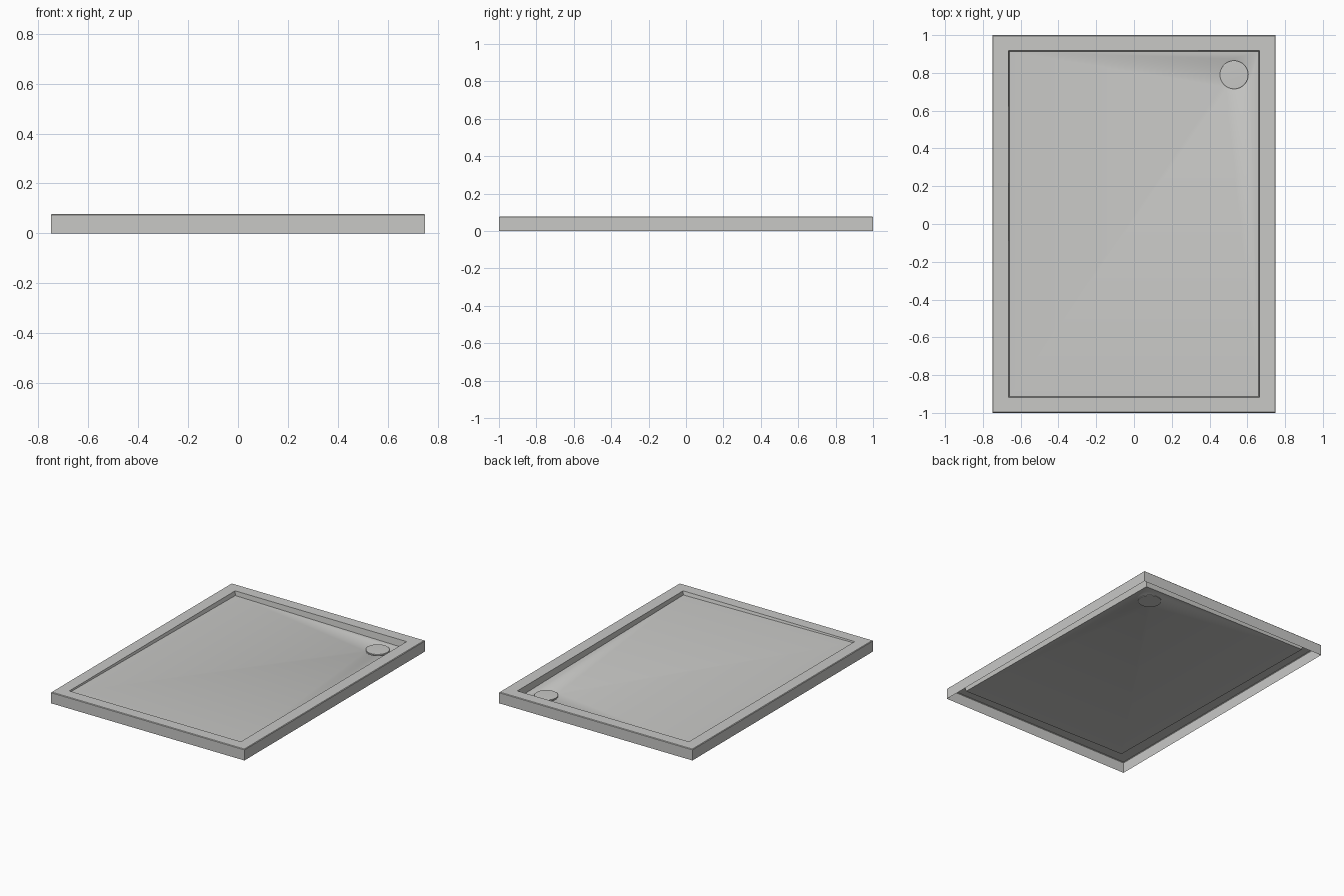
import bpy, bmesh, math

cube = bpy.data.objects.get("Cube")
if cube:
    bpy.data.objects.remove(cube, do_unlink=True)

HX, HY, TOP = 0.75, 1.0, 0.078          # outer half sizes and height
RX, RY = 0.665, 0.918                   # recess half sizes
DX, DY, DR = 0.53, 0.79, 0.075          # drain centre and radius
SEG = 48

grey = bpy.data.materials.new("light grey")
grey.use_nodes = True
colour = (0.58, 0.58, 0.565, 1)
grey.diffuse_color = colour
grey.node_tree.nodes["Principled BSDF"].inputs["Base Color"].default_value = colour


def floor_z(x, y):
    """Flat floor falling gently towards the drain corner."""
    return TOP - 0.028 - 0.009 * x / RX - 0.011 * y / RY


def rectangle(bm, hx, hy, height):
    corners = [(-hx, -hy), (hx, -hy), (hx, hy), (-hx, hy)]
    return [bm.verts.new((x, y, height(x, y))) for x, y in corners]


def circle(bm, r, height):
    pts = [(DX + r * math.cos(a), DY + r * math.sin(a))
           for a in (2 * math.pi * i / SEG for i in range(SEG))]
    return [bm.verts.new((x, y, height(x, y))) for x, y in pts]


def bridge(bm, a, b):
    n = len(a)
    for i in range(n):
        j = (i + 1) % n
        bm.faces.new((a[i], a[j], b[j], b[i]))


def loop_edges(bm, loop):
    edges = []
    for i, v in enumerate(loop):
        w = loop[(i + 1) % len(loop)]
        edges.append(bm.edges.get((v, w)) or bm.edges.new((v, w)))
    return edges


def finish(bm, name):
    mesh = bpy.data.meshes.new(name)
    bm.to_mesh(mesh)
    bm.free()
    obj = bpy.data.objects.new(name, mesh)
    bpy.context.collection.objects.link(obj)
    mesh.materials.append(grey)
    bpy.ops.object.select_all(action="DESELECT")
    obj.select_set(True)
    bpy.context.view_layer.objects.active = obj
    bpy.ops.object.shade_smooth_by_angle(angle=math.radians(30))
    return obj


# Tray: thin shell, open underneath, with skirt, rim and sunken floor
bm = bmesh.new()
loops = [rectangle(bm, HX, HY, lambda x, y: 0),
         rectangle(bm, HX, HY, lambda x, y: TOP - 0.004),
         rectangle(bm, HX - 0.004, HY - 0.004, lambda x, y: TOP),
         rectangle(bm, RX, RY, lambda x, y: TOP),
         rectangle(bm, RX - 0.005, RY - 0.005, floor_z)]
for a, b in zip(loops, loops[1:]):
    bridge(bm, a, b)

# Floor around a shallow dished drain seat
dish = circle(bm, DR + 0.014, floor_z)
seat = circle(bm, DR + 0.002, lambda x, y: floor_z(x, y) - 0.006)
bmesh.ops.triangle_fill(bm, use_beauty=True, normal=(0, 0, 1),
                        edges=loop_edges(bm, loops[-1]) + loop_edges(bm, dish))
bridge(bm, dish, seat)
bm.faces.new(seat)
bm.normal_update()
bmesh.ops.recalc_face_normals(bm, faces=bm.faces)
if max(bm.faces, key=lambda f: f.calc_area()).normal.z < 0:
    bmesh.ops.reverse_faces(bm, faces=bm.faces)
finish(bm, "shower_tray")

# Drain cap: low disc with a softened edge and slightly domed top
bm = bmesh.new()
cap_top = TOP - 0.039
rings = [circle(bm, r, lambda x, y, z=z: z) for r, z in
         ((DR, cap_top - 0.016), (DR, cap_top - 0.003),
          (DR - 0.003, cap_top - 0.001), (DR * 0.5, cap_top))]
for a, b in zip(rings, rings[1:]):
    bridge(bm, a, b)
bm.faces.new(rings[-1])
bm.faces.new(list(reversed(rings[0])))
bmesh.ops.recalc_face_normals(bm, faces=bm.faces)
finish(bm, "drain_cap")
